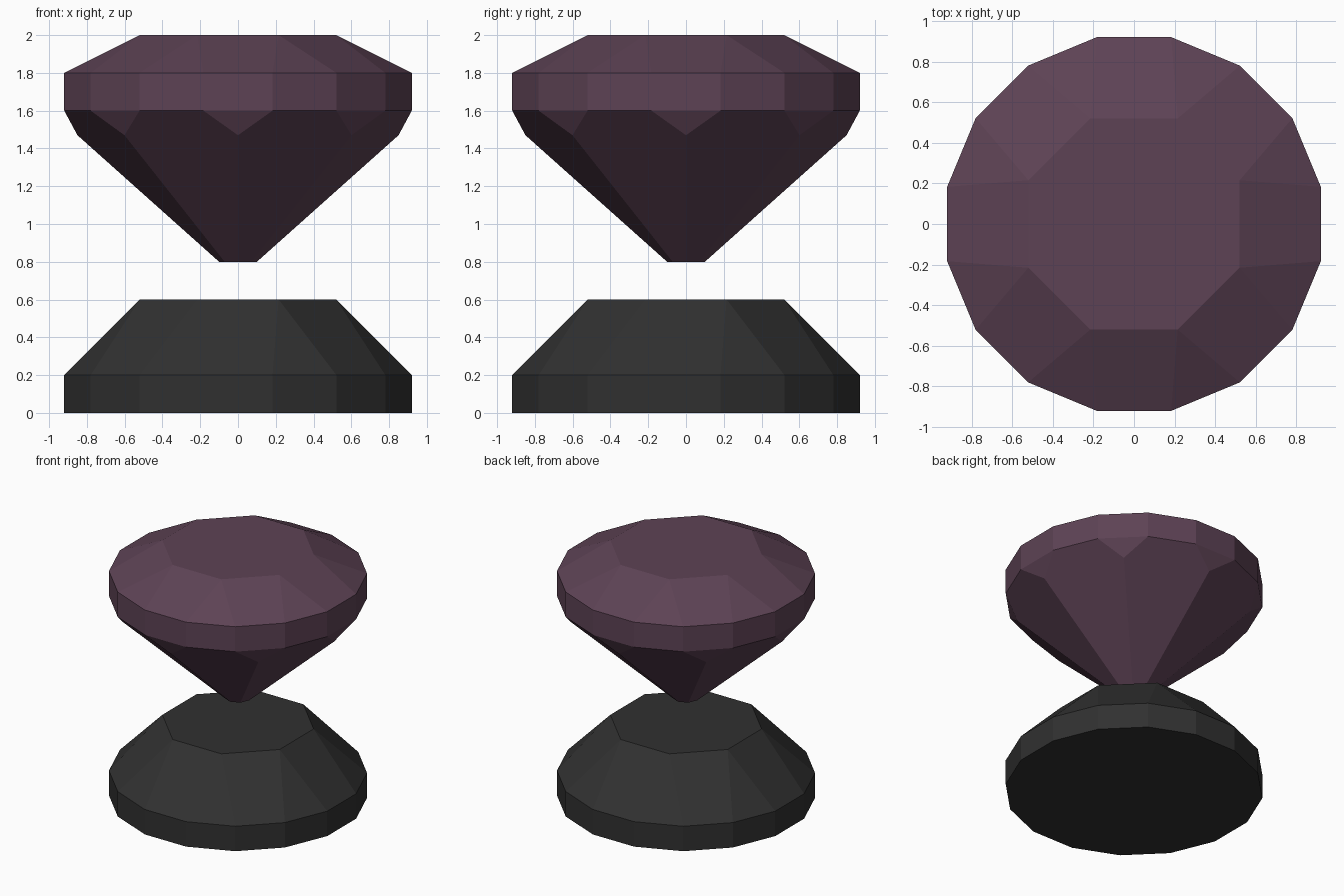
import bpy, bmesh
from math import cos, sin, pi, radians

if "Cube" in bpy.data.objects:
    bpy.data.objects.remove(bpy.data.objects["Cube"])


def ring(sides, radius, z, turn=0.0):
    """Points of a regular polygon; turn is a fraction of one side."""
    step = 2 * pi / sides
    return [(radius * cos((i + turn) * step), radius * sin((i + turn) * step), z)
            for i in range(sides)]


def faceted_solid(name, rings, color):
    """Cut-stone solid: convex skin over stacked polygon rings."""
    bm = bmesh.new()
    for points in rings:
        for p in points:
            bm.verts.new(p)
    bmesh.ops.convex_hull(bm, input=bm.verts[:])
    bmesh.ops.dissolve_limit(bm, angle_limit=radians(1.5), verts=bm.verts[:], edges=bm.edges[:])
    bmesh.ops.recalc_face_normals(bm, faces=bm.faces[:])
    mesh = bpy.data.meshes.new(name)
    bm.to_mesh(mesh)
    bm.free()
    obj = bpy.data.objects.new(name, mesh)
    bpy.context.collection.objects.link(obj)
    mat = bpy.data.materials.new(name + "_color")
    mat.diffuse_color = color
    mat.use_nodes = True
    mat.node_tree.nodes["Principled BSDF"].inputs["Base Color"].default_value = mat.diffuse_color
    mesh.materials.append(mat)
    return obj


GIRDLE = 0.938   # 16-sided outline, flat sides facing the axes
TABLE = 0.563    # 8-sided flat top

# Dark pedestal: 16-sided foot tapering to an octagon
faceted_solid("pedestal", [
    ring(16, GIRDLE, 0.0, 0.5),
    ring(16, GIRDLE, 0.2, 0.5),
    ring(8, TABLE, 0.6, 0.5),
], (0.03, 0.03, 0.03, 1))

# Floating gem: culet, pavilion kite tips, girdle band, table
faceted_solid("gem", [
    ring(8, 0.1, 0.8),
    ring(8, 0.85, 1.47),
    ring(16, GIRDLE, 1.6, 0.5),
    ring(16, GIRDLE, 1.8, 0.5),
    ring(8, TABLE, 2.0, 0.5),
], (0.11, 0.055, 0.09, 1))
